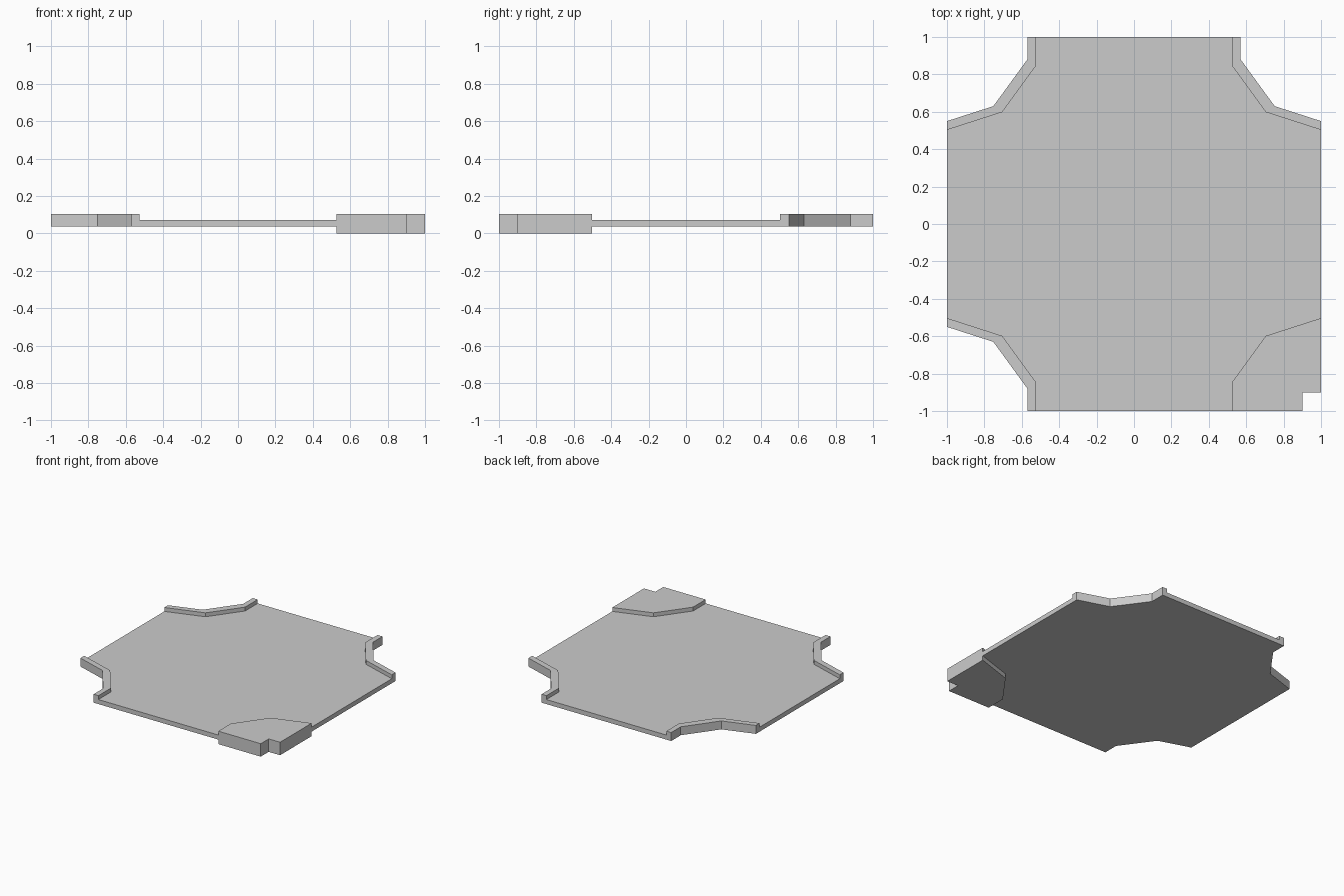
import bpy, bmesh

if "Cube" in bpy.data.objects:
    bpy.data.objects.remove(bpy.data.objects["Cube"])

# inner and outer edge of one corner kerb (positive x, positive y quadrant)
INNER = [(0.527, 1.0), (0.527, 0.842), (0.705, 0.598), (1.0, 0.503)]
OUTER = [(0.57, 1.0), (0.57, 0.88), (0.752, 0.63), (1.0, 0.55)]
BASE, FLOOR_TOP, KERB_TOP = 0.036, 0.072, 0.103


def flip(points, sx, sy):
    return [(x * sx, y * sy) for x, y in points]


def prism(name, outline, z0, z1):
    """Extrude a flat outline between two heights."""
    bm = bmesh.new()
    face = bm.faces.new([bm.verts.new((x, y, z0)) for x, y in outline])
    ext = bmesh.ops.extrude_face_region(bm, geom=[face])
    top = [g for g in ext["geom"] if isinstance(g, bmesh.types.BMVert)]
    bmesh.ops.translate(bm, verts=top, vec=(0, 0, z1 - z0))
    bmesh.ops.recalc_face_normals(bm, faces=bm.faces)
    mesh = bpy.data.meshes.new(name)
    bm.to_mesh(mesh)
    bm.free()
    obj = bpy.data.objects.new(name, mesh)
    bpy.context.collection.objects.link(obj)
    return obj


# cross-shaped floor slab, walked around the four corners
floor = (INNER + flip(INNER, 1, -1)[::-1]
         + flip(INNER, -1, -1) + flip(INNER, -1, 1)[::-1])
prism("floor", floor, BASE, FLOOR_TOP)

# raised kerbs at three corners
kerb = INNER + OUTER[::-1]
for name, sx, sy in (("kerb_back_right", 1, 1),
                     ("kerb_back_left", -1, 1),
                     ("kerb_front_left", -1, -1)):
    prism(name, flip(kerb, sx, sy), BASE, KERB_TOP)

# solid notched block at the fourth corner, reaching the ground
block = flip(INNER, 1, -1) + [(1.0, -0.9), (0.9, -0.9), (0.9, -1.0)]
prism("corner_block", block, 0.0, KERB_TOP)
